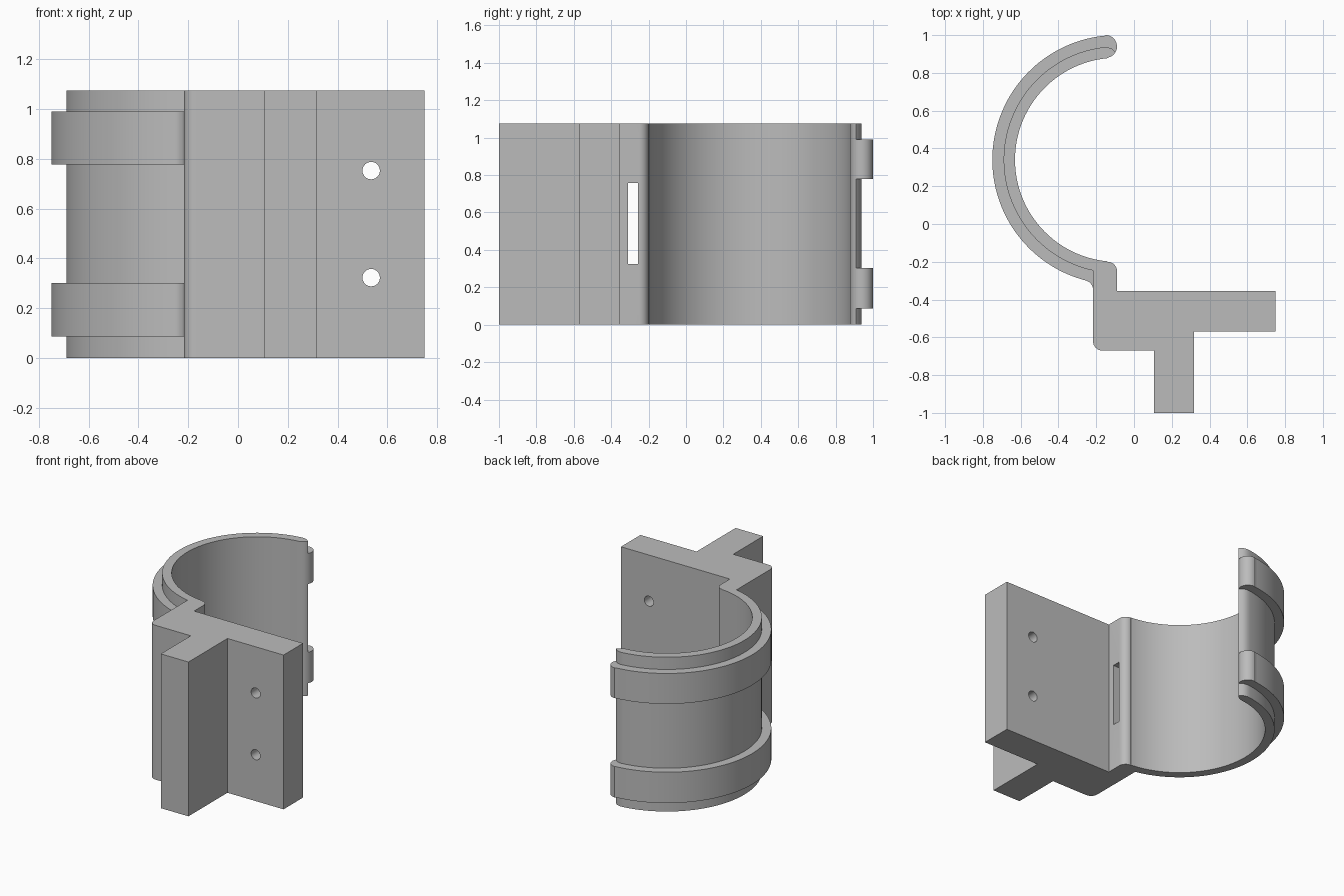
import bpy
import bmesh
from math import cos, sin, radians
from mathutils import Matrix

if "Cube" in bpy.data.objects:
    bpy.data.objects.remove(bpy.data.objects["Cube"], do_unlink=True)

HEIGHT = 1.075
CENTRE = (-0.09, 0.34)      # axis of the cradle
R_IN, R_MID, R_OUT = 0.54, 0.60, 0.66
TIP, TIP_R, TIP_ANGLE = (-0.15, 0.94), 0.06, 95.7

grey = bpy.data.materials.new("plain grey")
grey.use_nodes = True
colour = (0.5, 0.5, 0.5, 1)
grey.diffuse_color = colour
grey.node_tree.nodes["Principled BSDF"].inputs["Base Color"].default_value = colour


def arc(centre, radius, start, end, steps):
    """Points on a circle, from start to end in degrees."""
    angles = [radians(start + (end - start) * i / steps) for i in range(steps + 1)]
    return [(centre[0] + radius * cos(a), centre[1] + radius * sin(a)) for a in angles]


def finish(bm, name):
    bmesh.ops.recalc_face_normals(bm, faces=bm.faces)
    mesh = bpy.data.meshes.new(name)
    bm.to_mesh(mesh)
    bm.free()
    mesh.materials.append(grey)
    obj = bpy.data.objects.new(name, mesh)
    bpy.context.collection.objects.link(obj)
    return obj


def extrude(name, outline, low, high):
    """Solid prism over a closed outline."""
    bm = bmesh.new()
    face = bm.faces.new([bm.verts.new((x, y, low)) for x, y in outline])
    top = bmesh.ops.extrude_face_region(bm, geom=[face])["geom"]
    bmesh.ops.translate(bm, vec=(0, 0, high - low),
                        verts=[v for v in top if isinstance(v, bmesh.types.BMVert)])
    return finish(bm, name)


def select(obj):
    bpy.ops.object.select_all(action="DESELECT")
    obj.select_set(True)
    bpy.context.view_layer.objects.active = obj


def cut(obj, cutter):
    mod = obj.modifiers.new("cut", "BOOLEAN")
    mod.operation, mod.solver, mod.object = "DIFFERENCE", "EXACT", cutter
    select(obj)
    bpy.ops.object.modifier_apply(modifier=mod.name)
    bpy.data.objects.remove(cutter, do_unlink=True)


def smooth(obj):
    select(obj)
    bpy.ops.object.shade_smooth_by_angle(angle=radians(30))


# Bracket: curved cradle, neck, mounting plate and front rib in one profile
outline = arc(CENTRE, R_IN, TIP_ANGLE, 264.7, 72)
outline += arc((-0.14, -0.25), 0.05, 90, 0, 8)
outline += [(-0.09, -0.355), (0.75, -0.355), (0.75, -0.57), (0.318, -0.57),
            (0.318, -1), (0.105, -1), (0.105, -0.67)]
outline += arc((-0.167, -0.62), 0.05, 270, 180, 8)
outline += arc(CENTRE, R_MID, 257.8, TIP_ANGLE, 72)
outline += [(-0.12, 0.93)]
outline += arc(TIP, TIP_R, -30, -75, 6)
bracket = extrude("bracket", outline, 0, HEIGHT)

# Screw holes through the plate
for z in (0.323, 0.753):
    bm = bmesh.new()
    place = Matrix.Translation((0.535, -0.46, z)) @ Matrix.Rotation(radians(90), 4, "X")
    bmesh.ops.create_cone(bm, cap_ends=True, segments=32, radius1=0.035,
                          radius2=0.035, depth=0.5, matrix=place)
    cut(bracket, finish(bm, "hole_cutter"))

# Strap slot through the neck
slot = [(-0.3, -0.31), (0, -0.31), (0, -0.256), (-0.3, -0.256)]
cut(bracket, extrude("slot_cutter", slot, 0.325, 0.757))
smooth(bracket)

# Raised bands around the cradle, with a rounded free end
band = arc(CENTRE, R_OUT, TIP_ANGLE, 255.6, 72)
band += arc((-0.267, -0.348), 0.05, 75.6, 0, 8)
band += [(-0.2, -0.348), (-0.2, -0.26)]
band += arc(CENTRE, 0.57, 258, TIP_ANGLE, 72)
band += arc(TIP, TIP_R, -40, TIP_ANGLE - 5, 14)
for name, low, high in (("lower_band", 0.087, 0.302), ("upper_band", 0.778, 0.99)):
    smooth(extrude(name, band, low, high))
